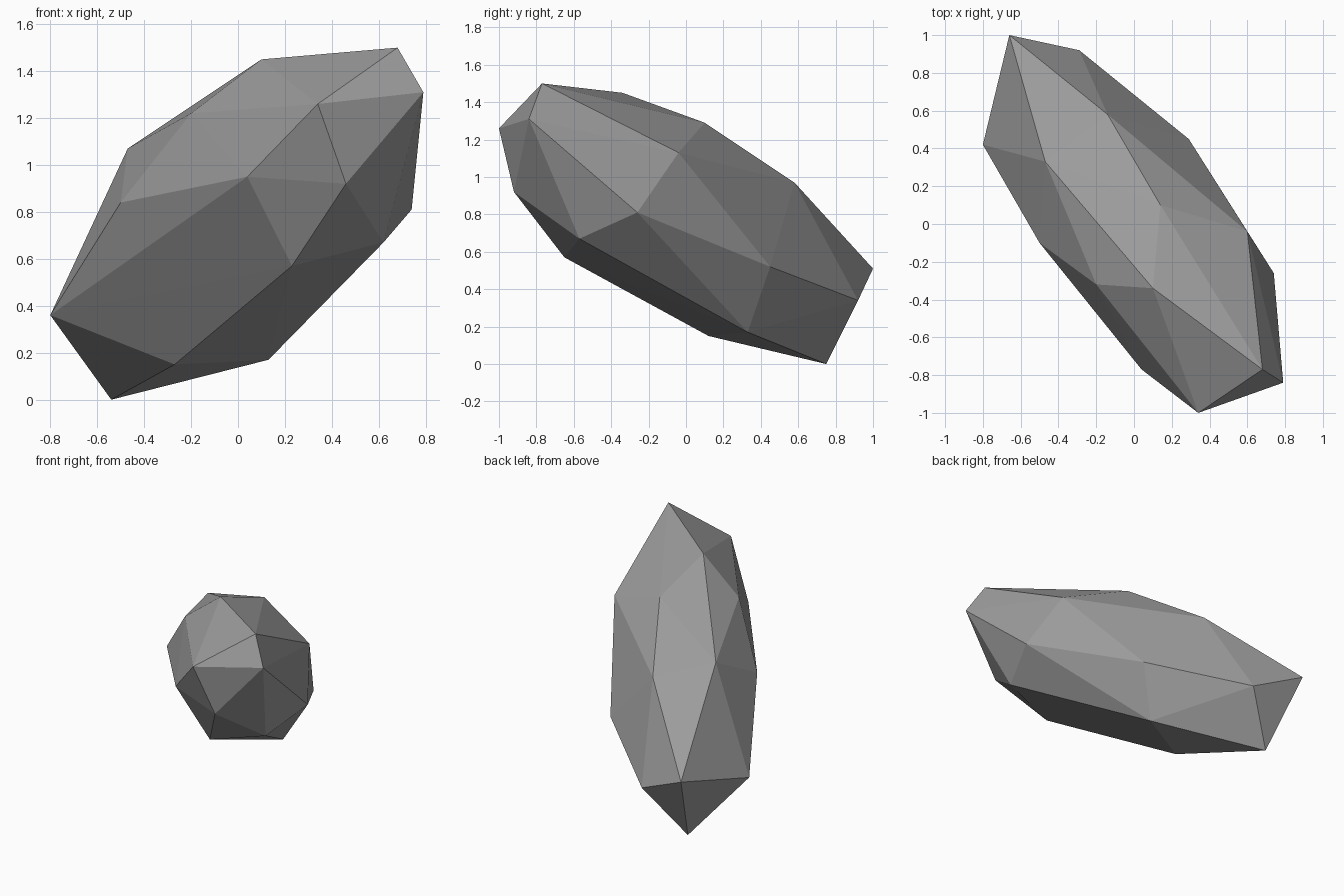
import bpy
import bmesh

default_cube = bpy.data.objects.get("Cube")
if default_cube:
    bpy.data.objects.remove(default_cube, do_unlink=True)

# Stone colour
stone = bpy.data.materials.new("stone_grey")
stone.use_nodes = True
colour = (0.33, 0.33, 0.33, 1)
stone.diffuse_color = colour
stone.node_tree.nodes["Principled BSDF"].inputs["Base Color"].default_value = colour

# Corners of the faceted rock, grouped from the high end to the low end
high_end = [(.34, -1, 1.26), (.79, -.84, 1.31), (.68, -.77, 1.5), (.46, -.92, .92)]
upper_ring = [(.1, -.34, 1.45), (.74, -.26, .81), (.04, -.77, .95),
              (.23, -.65, .57), (.62, -.57, .67), (.6, -.04, 1.13)]
middle_ring = [(.14, .1, 1.29), (-.2, -.32, 1.22), (-.47, .33, 1.07),
               (-.5, -.1, .84), (.29, .45, .52), (.13, .33, .17), (-.27, .12, .15)]
low_end = [(-.14, .58, .97), (-.66, 1, .51), (-.8, .42, .36),
           (-.29, .92, .34), (-.54, .75, 0)]

# Wrap flat facets around the corners
bm = bmesh.new()
for corner in high_end + upper_ring + middle_ring + low_end:
    bm.verts.new(corner)
hull = bmesh.ops.convex_hull(bm, input=bm.verts[:])
loose = {g for g in hull["geom_interior"] + hull["geom_unused"]
         if isinstance(g, bmesh.types.BMVert)}
bmesh.ops.delete(bm, geom=list(loose), context="VERTS")
bmesh.ops.recalc_face_normals(bm, faces=bm.faces[:])

mesh = bpy.data.meshes.new("rock")
bm.to_mesh(mesh)
bm.free()
mesh.materials.append(stone)
rock = bpy.data.objects.new("rock", mesh)
bpy.context.collection.objects.link(rock)
